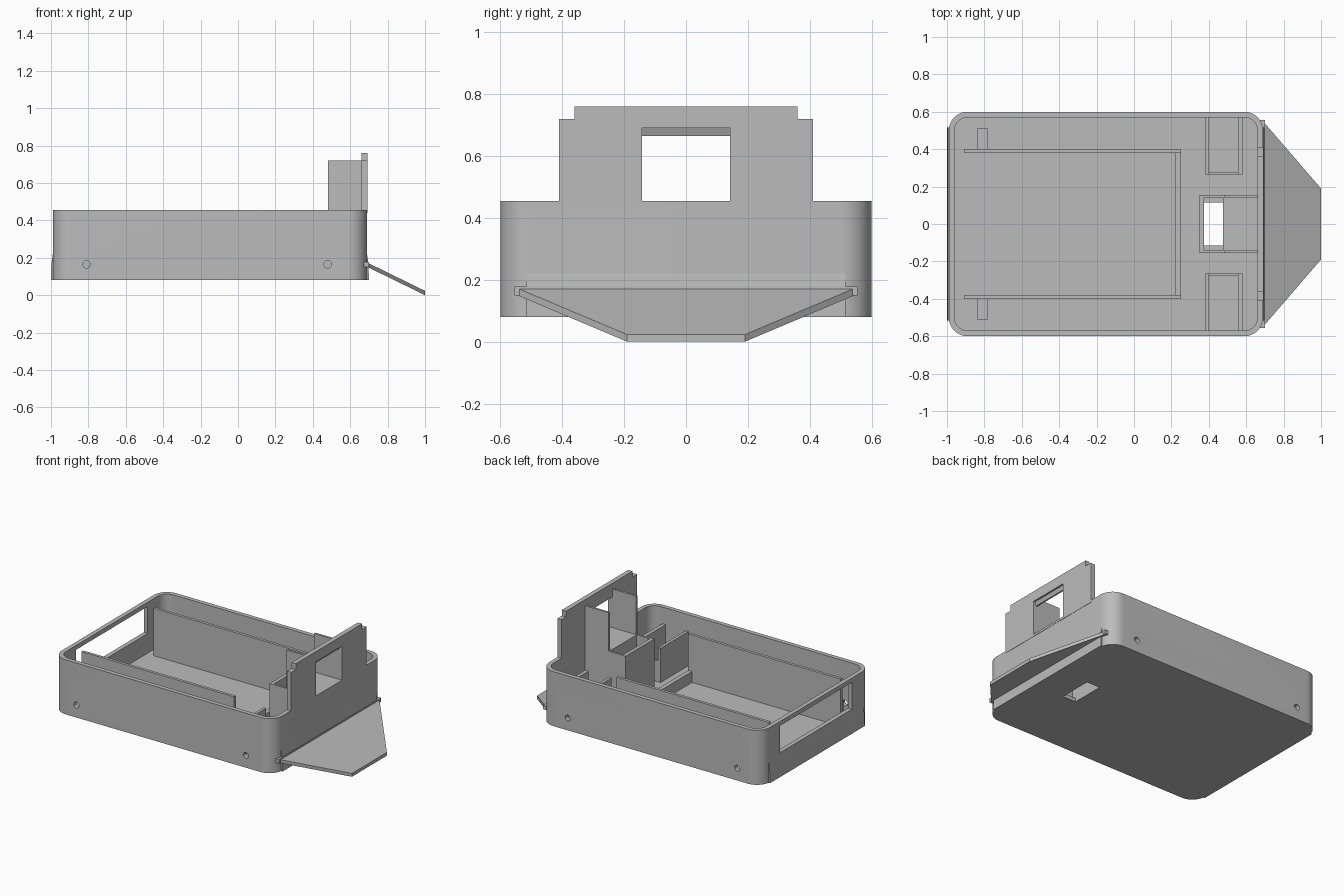
import bpy, bmesh, math

if "Cube" in bpy.data.objects:
    bpy.data.objects.remove(bpy.data.objects["Cube"])

grey = bpy.data.materials.new("light_grey")
grey.diffuse_color = (0.5, 0.5, 0.5, 1)
grey.use_nodes = True
grey.node_tree.nodes["Principled BSDF"].inputs["Base Color"].default_value = grey.diffuse_color


def finish(name, bm):
    bmesh.ops.recalc_face_normals(bm, faces=bm.faces)
    me = bpy.data.meshes.new(name)
    bm.to_mesh(me)
    bm.free()
    me.materials.append(grey)
    ob = bpy.data.objects.new(name, me)
    bpy.context.collection.objects.link(ob)
    return ob


def prism(name, pts, offset):
    """Extrude a closed outline of 3D points along an offset."""
    bm = bmesh.new()
    face = bm.faces.new([bm.verts.new(p) for p in pts])
    ext = bmesh.ops.extrude_face_region(bm, geom=[face])
    moved = [g for g in ext["geom"] if isinstance(g, bmesh.types.BMVert)]
    bmesh.ops.translate(bm, verts=moved, vec=offset)
    return finish(name, bm)


def box(name, x0, x1, y0, y1, z0, z1):
    return prism(name, [(x0, y0, z0), (x1, y0, z0), (x1, y1, z0), (x0, y1, z0)],
                 (0, 0, z1 - z0))


def rounded(name, x0, x1, y, r, z0, z1):
    """Vertical prism with rounded corners."""
    pts = []
    for i, (cx, cy) in enumerate([(x1 - r, y - r), (x0 + r, y - r),
                                  (x0 + r, r - y), (x1 - r, r - y)]):
        for k in range(13):
            a = math.pi / 2 * (i + k / 12)
            pts.append((cx + r * math.cos(a), cy + r * math.sin(a), z0))
    return prism(name, pts, (0, 0, z1 - z0))


def cut(ob, *cutters):
    for c in cutters:
        m = ob.modifiers.new("cut", 'BOOLEAN')
        m.operation, m.solver, m.object = 'DIFFERENCE', 'EXACT', c
        bpy.context.view_layer.objects.active = ob
        bpy.ops.object.modifier_apply(modifier=m.name)
        bpy.data.objects.remove(c)


def peg_hole(x, side):
    pts = [(x + 0.02 * math.cos(k * math.pi / 8), side * 0.55,
            0.165 + 0.02 * math.sin(k * math.pi / 8)) for k in range(16)]
    return prism("hole_cutter", pts, (0, side * 0.1, 0))


# Rounded tub: open top, end opening, floor hole and peg holes
tub = rounded("tub", -0.99, 0.69, 0.60, 0.10, 0.08, 0.455)
cut(tub,
    rounded("inner_cutter", -0.96, 0.66, 0.57, 0.07, 0.105, 0.6),
    box("end_opening_cutter", -1.1, -0.9, -0.39, 0.39, 0.24, 0.425),
    box("floor_hole_cutter", 0.375, 0.475, -0.115, 0.115, 0, 0.2),
    *[peg_hole(x, s) for x in (-0.81, 0.48) for s in (-1, 1)])
bpy.ops.object.select_all(action='DESELECT')
tub.select_set(True)
bpy.context.view_layer.objects.active = tub
bpy.ops.object.shade_smooth_by_angle(angle=math.radians(30))

# Stepped end plate with a window; the window head slopes down inwards
half = [(0.41, 0.44), (0.41, 0.72), (0.36, 0.72), (0.36, 0.76)]
outline = half + [(-y, z) for y, z in reversed(half)]
plate = prism("end_plate", [(0.66, y, z) for y, z in outline], (0.032, 0, 0))
cut(plate, prism("window_cutter", [(0.60, -0.142, 0.455), (0.75, -0.142, 0.455),
                                   (0.75, -0.142, 0.69), (0.68, -0.142, 0.69),
                                   (0.67, -0.142, 0.665), (0.60, -0.142, 0.665)],
                 (0, 0.284, 0)))

# Window shelf and chute down to the floor hole
box("window_shelf", 0.475, 0.66, -0.142, 0.142, 0.43, 0.455)
box("chute_front", 0.35, 0.375, -0.155, 0.155, 0.10, 0.455)
box("chute_back", 0.475, 0.49, -0.142, 0.142, 0.10, 0.44)

for s, tag in ((-1, "front"), (1, "back")):
    def side_box(name, x0, x1, y0, y1, z0, z1):
        box(name + "_" + tag, x0, x1, min(s * y0, s * y1), max(s * y0, s * y1), z0, z1)

    # Chute side with the taller window cheek
    prism("chute_side_" + tag,
          [(x, s * 0.142, z) for x, z in ((0.35, 0.10), (0.66, 0.10), (0.66, 0.72),
                                          (0.48, 0.72), (0.48, 0.455), (0.35, 0.455))],
          (0, s * 0.014, 0))
    # Long inner rail
    side_box("rail", -0.91, 0.25, 0.38, 0.40, 0.10, 0.43)
    # Peg block near the open end
    side_box("peg_block", -0.84, -0.78, 0.40, 0.51, 0.10, 0.22)
    # Open-topped side compartment
    side_box("compartment_inner_wall", 0.38, 0.40, 0.265, 0.575, 0.10, 0.34)
    side_box("compartment_outer_wall", 0.555, 0.58, 0.265, 0.575, 0.10, 0.34)
    side_box("compartment_side", 0.40, 0.555, 0.265, 0.278, 0.10, 0.25)

# Low cross wall joining the rails
box("cross_wall", 0.22, 0.25, -0.38, 0.38, 0.10, 0.18)

# Flared skirts at both ends
for x, d, name in ((-0.985, -1, "rear_skirt"), (0.685, 1, "nose_skirt")):
    prism(name, [(x, -0.515, 0.08), (x + d * 0.015, -0.515, 0.08),
                 (x + d * 0.013, -0.515, 0.16), (x + d * 0.005, -0.515, 0.22),
                 (x, -0.515, 0.22)], (0, 1.03, 0))

# Tapered sloping nose ramp
prism("nose_ramp", [(0.685, -0.555, 0.177), (1.0, -0.19, 0.023),
                    (1.0, 0.19, 0.023), (0.685, 0.555, 0.177)], (0, 0, -0.023))
box("ramp_hinge", 0.67, 0.70, -0.555, 0.555, 0.15, 0.178)
